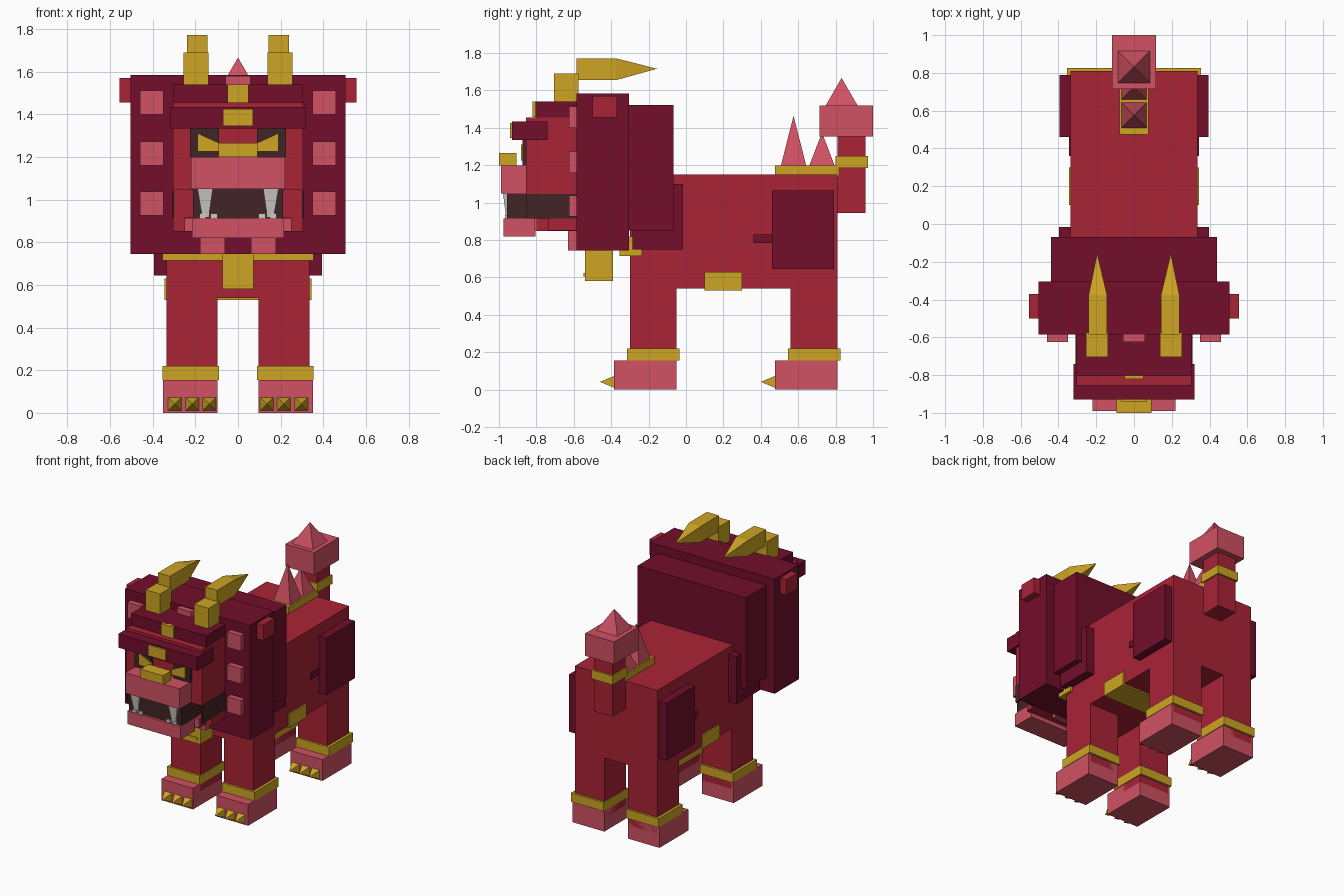
import bpy, bmesh

if "Cube" in bpy.data.objects:
    bpy.data.objects.remove(bpy.data.objects["Cube"])


def material(name, r, g, b):
    m = bpy.data.materials.new(name)
    m.diffuse_color = [(c / 255 / 12.92 if c < 10 else ((c / 255 + 0.055) / 1.055) ** 2.4)
                       for c in (r, g, b)] + [1]
    m.use_nodes = True
    m.node_tree.nodes["Principled BSDF"].inputs["Base Color"].default_value = m.diffuse_color
    return m


RED = material("red", 170, 35, 54)
MAROON = material("maroon", 114, 14, 43)
PINK = material("pink", 208, 81, 99)
GOLD = material("gold", 206, 165, 35)
BROWN = material("dark_brown", 66, 36, 38)
IVORY = material("ivory", 205, 203, 195)


def mesh_object(name, verts, faces, mat):
    bm = bmesh.new()
    vs = [bm.verts.new(v) for v in verts]
    for f in faces:
        bm.faces.new([vs[i] for i in f])
    bmesh.ops.recalc_face_normals(bm, faces=bm.faces)
    me = bpy.data.meshes.new(name)
    bm.to_mesh(me)
    bm.free()
    me.materials.append(mat)
    ob = bpy.data.objects.new(name, me)
    bpy.context.collection.objects.link(ob)
    return ob


def box(name, x, y, z, mat):
    """Box from (min, max) ranges; a single x number means symmetric about x = 0."""
    if not isinstance(x, tuple):
        x = (-x, x)
    verts = [(a, b, c) for a in x for b in y for c in z]
    faces = [(0, 1, 3, 2), (4, 6, 7, 5), (0, 4, 5, 1), (2, 3, 7, 6), (0, 2, 6, 4), (1, 5, 7, 3)]
    return mesh_object(name, verts, faces, mat)


def pair(name, x, y, z, mat):
    """Box on the right and its mirror on the left."""
    box(name + "_right", x, y, z, mat)
    box(name + "_left", (-x[1], -x[0]), y, z, mat)


def pyramid(name, base, tip, mat):
    faces = [(0, 1, 2, 3)] + [(i, (i + 1) % 4, 4) for i in range(4)]
    return mesh_object(name, base + [tip], faces, mat)


def spike(name, cx, cy, hx, hy, z, top, mat):
    """Upright pyramid."""
    base = [(cx + a * hx, cy + b * hy, z) for a, b in ((-1, -1), (1, -1), (1, 1), (-1, 1))]
    return pyramid(name, base, (cx, cy, top), mat)


def y_spike(name, cx, cz, hx, hz, y, tip, mat):
    """Pyramid lying along y; tip is an (x, y, z) point."""
    base = [(cx + a * hx, y, cz + b * hz) for a, b in ((-1, -1), (1, -1), (1, 1), (-1, 1))]
    return pyramid(name, base, tip, mat)


# Body, belly strap and haunch plates
box("body", 0.335, (-0.30, 0.81), (0.54, 1.15), RED)
box("belly_strap", 0.345, (0.10, 0.30), (0.53, 0.63), GOLD)
pair("haunch_plate", (0.33, 0.395), (0.46, 0.79), (0.645, 1.065), MAROON)
pair("haunch_tab", (0.33, 0.345), (0.36, 0.46), (0.785, 0.83), MAROON)

# Legs with anklets, feet and claws
for end, y0 in (("front", -0.30), ("hind", 0.56)):
    pair(end + "_leg", (0.095, 0.335), (y0, y0 + 0.25), (0.10, 0.56), RED)
    pair(end + "_anklet", (0.09, 0.355), (y0 - 0.015, y0 + 0.265), (0.155, 0.22), GOLD)
    pair(end + "_foot", (0.095, 0.352), (y0 - 0.085, y0 + 0.25), (0, 0.155), PINK)
    for s in (-1, 1):
        for cx in (0.135, 0.215, 0.297):
            y_spike(end + "_claw", s * cx, 0.042, 0.031, 0.031, y0 - 0.085,
                    (s * cx, y0 - 0.16, 0.042), GOLD)

# Mane blocks and studs
box("mane_front", 0.505, (-0.585, -0.305), (0.745, 1.585), MAROON)
box("mane_middle", 0.44, (-0.305, -0.068), (0.85, 1.522), MAROON)
box("mane_rear", 0.398, (-0.285, -0.015), (0.75, 1.10), MAROON)
for z in (0.925, 1.16, 1.40):
    pair("mane_stud", (0.35, 0.46), (-0.625, -0.58), (z, z + 0.113), PINK)
box("crown_stud", 0.058, (-0.625, -0.58), (1.475, 1.58), PINK)
pair("beard_tuft", (0.06, 0.178), (-0.63, -0.58), (0.745, 0.85), PINK)
pair("ear", (0.50, 0.555), (-0.50, -0.37), (1.455, 1.57), RED)

# Collar and bell
box("collar", 0.355, (-0.355, -0.235), (0.715, 0.82), GOLD)
box("bell", 0.072, (-0.54, -0.39), (0.58, 0.75), GOLD)
box("bell_slot", 0.05, (-0.547, -0.53), (0.605, 0.625), GOLD)

# Head, brow and forehead
box("head", 0.305, (-0.855, -0.58), (1.045, 1.455), RED)
box("head_lower", 0.305, (-0.735, -0.58), (0.85, 1.05), RED)
pair("mouth_corner", (0.30, 0.309), (-0.855, -0.58), (0.915, 1.047), BROWN)
box("forehead", 0.305, (-0.805, -0.58), (1.452, 1.54), MAROON)
box("brow", 0.32, (-0.93, -0.74), (1.335, 1.435), MAROON)
box("forehead_badge", 0.05, (-0.82, -0.79), (1.457, 1.54), GOLD)
box("brow_badge", 0.07, (-0.94, -0.92), (1.345, 1.425), GOLD)

# Eyes: dark sockets with slanted gold plates
pair("eye_socket", (0.09, 0.225), (-0.875, -0.85), (1.20, 1.335), BROWN)
for s in (-1, 1):
    outline = [(0.08, 1.225), (0.19, 1.225), (0.19, 1.312), (0.08, 1.262)]
    verts = [(s * x, y, z) for y in (-0.883, -0.874) for x, z in outline]
    sides = [(i, (i + 1) % 4, (i + 1) % 4 + 4, i + 4) for i in range(4)]
    mesh_object("eye", verts, [(0, 1, 2, 3), (4, 5, 6, 7)] + sides, GOLD)

# Muzzle, mouth and jaw
box("snout", 0.22, (-0.99, -0.85), (1.05, 1.20), PINK)
box("nose", 0.092, (-1.0, -0.905), (1.20, 1.265), GOLD)
box("mouth", 0.212, (-0.957, -0.735), (0.91, 1.05), BROWN)
box("jaw", 0.215, (-0.975, -0.805), (0.82, 0.915), PINK)
box("jaw_hinge", 0.25, (-0.81, -0.58), (0.85, 0.915), PINK)
box("jaw_hinge_cover", 0.252, (-0.80, -0.58), (0.849, 0.916), RED)

# Fangs and small lower teeth
for s in (-1, 1):
    top = [(s * x, y, 1.05) for x, y in ((0.118, -0.978), (0.19, -0.978), (0.19, -0.95), (0.118, -0.95))]
    low = [(s * x, y, 0.92) for x, y in ((0.137, -0.962), (0.168, -0.962), (0.168, -0.95), (0.137, -0.95))]
    sides = [(i, (i + 1) % 4, (i + 1) % 4 + 4, i + 4) for i in range(4)]
    mesh_object("fang", top + low, [(0, 1, 2, 3), (4, 5, 6, 7)] + sides, IVORY)
pair("lower_tooth_inner", (0.095, 0.128), (-0.968, -0.95), (0.913, 0.935), IVORY)
pair("lower_tooth_outer", (0.15, 0.18), (-0.968, -0.95), (0.913, 0.935), IVORY)

# Horns swept backwards
pair("horn_base", (0.138, 0.255), (-0.705, -0.575), (1.54, 1.69), GOLD)
pair("horn", (0.143, 0.24), (-0.585, -0.375), (1.655, 1.772), GOLD)
for s in (-1, 1):
    y_spike("horn_tip", s * 0.1915, 1.7135, 0.0485, 0.0585, -0.375, (s * 0.195, -0.155, 1.716), GOLD)

# Back ridge with spikes
box("back_plate", 0.077, (0.475, 0.815), (1.14, 1.20), GOLD)
spike("back_spike_tall", 0, 0.575, 0.067, 0.067, 1.20, 1.465, PINK)
spike("back_spike_short", 0, 0.727, 0.067, 0.067, 1.20, 1.375, PINK)

# Tail with band and tuft
box("tail", 0.075, (0.81, 0.96), (0.945, 1.36), RED)
box("tail_band", 0.085, (0.80, 0.972), (1.185, 1.25), GOLD)
box("tail_tuft", 0.117, (0.715, 1.0), (1.355, 1.52), PINK)
spike("tail_tip", 0, 0.832, 0.085, 0.085, 1.52, 1.667, PINK)
